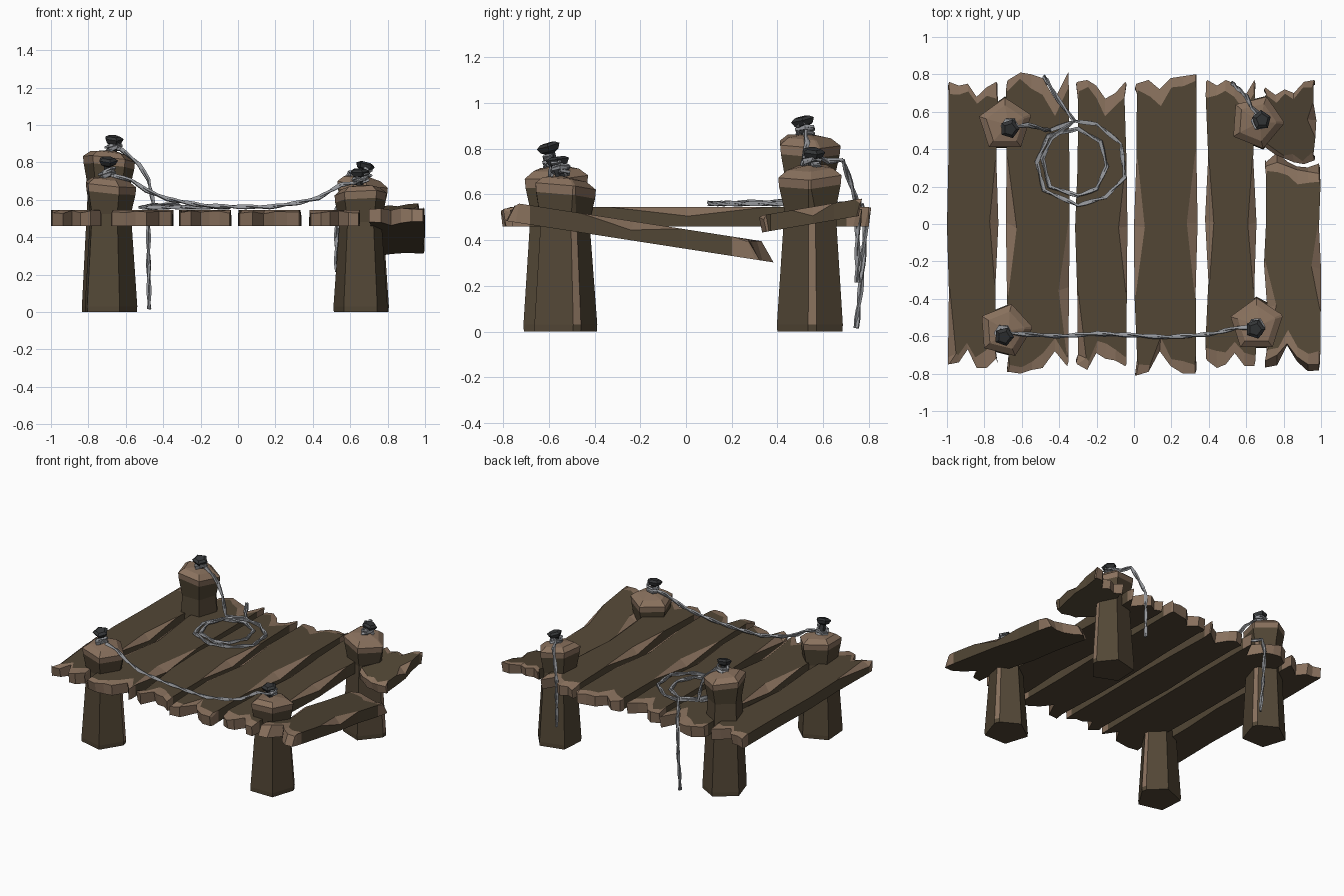
import bpy, bmesh, math, random
from mathutils import Vector, Matrix

if "Cube" in bpy.data.objects:
    bpy.data.objects.remove(bpy.data.objects["Cube"])
random.seed(4)


def material(name, col):
    m = bpy.data.materials.new(name)
    m.diffuse_color = (*col, 1)
    m.use_nodes = True
    m.node_tree.nodes["Principled BSDF"].inputs["Base Color"].default_value = m.diffuse_color
    return m


DARK = material("dark wood", (0.085, 0.062, 0.036))
LIGHT = material("fresh cut wood", (0.25, 0.165, 0.11))
IRON = material("dark iron", (0.033, 0.035, 0.037))
ROPE = material("grey rope", (0.31, 0.32, 0.34))


def finish(name, bm, mats):
    bmesh.ops.recalc_face_normals(bm, faces=bm.faces)
    me = bpy.data.meshes.new(name)
    bm.to_mesh(me)
    bm.free()
    for m in mats:
        me.materials.append(m)
    ob = bpy.data.objects.new(name, me)
    bpy.context.collection.objects.link(ob)
    return ob


# Deck plank: a grid slab with jagged light ends and light chips on its long edges
def plank(name, x0, x1, front, back, z=0.46, thick=0.085, slope=0.0, inset=0.06, undercut=0.02):
    bm = bmesh.new()
    cols = [0, .02, .22, .40, .58, .78, .98, 1]
    chips = (random.choice([1, 2, 3]), random.choice([2, 3, 4]))
    top, bot = [], []
    ins0 = [inset * random.uniform(.5, 1.6) for _ in cols]
    ins1 = [inset * random.uniform(.5, 1.6) for _ in cols]
    ym = front[0]
    for i, t in enumerate([None, 0, .25, .5, .75, 1, None]):
        tr, br = [], []
        a, b = x0 + random.uniform(0, .018), x1 - random.uniform(0, .018)
        if i in (0, 6):
            a, b = x0 + .006, x1 - .006
        if i == 3:
            a, b = x0, x1
        for j, u in enumerate(cols):
            drop = 0
            side = 0 if j < 2 else 1
            if j in (1, 6) and i == chips[side]:
                u = .17 if j == 1 else .83
            if j in (0, 7) and i == chips[side]:
                drop = .04
            x = a + (b - a) * u
            s, e = front[j] + ins0[j], back[j] - ins1[j]
            y = front[j] if i == 0 else back[j] if i == 6 else s + (e - s) * t
            yb = y
            if i in (0, 6):
                drop = random.uniform(0, .022)
                d = random.uniform(0, abs(undercut)) * (1 if i == 0 else -1)
                yb = y + (d if undercut > 0 else -d)
            tr.append(bm.verts.new((x, y, z + thick - drop + slope * (y - ym))))
            br.append(bm.verts.new((x, yb, z + slope * (yb - ym))))
        top.append(tr)
        bot.append(br)
    for i in range(6):
        for j in range(7):
            f = bm.faces.new([top[i][j], top[i][j + 1], top[i + 1][j + 1], top[i + 1][j]])
            chipped = (j == 0 and chips[0] in (i, i + 1)) or (j == 6 and chips[1] in (i, i + 1))
            f.material_index = int(i in (0, 5) or chipped)
            bm.faces.new([bot[i][j], bot[i + 1][j], bot[i + 1][j + 1], bot[i][j + 1]])
        for j in (0, 7):
            f = bm.faces.new([top[i][j], top[i + 1][j], bot[i + 1][j], bot[i][j]])
            f.material_index = int(i in (0, 5) and inset > .03)
    for i in (0, 6):
        for j in range(7):
            bm.faces.new([top[i][j], top[i][j + 1], bot[i][j + 1], bot[i][j]]).material_index = 1
    finish(name, bm, [DARK, LIGHT])


plank("deck_plank_1", -1.0, -.725, [-.75, -.75, -.74, -.67, -.77, -.77, -.72, -.74],
      [.74, .76, .74, .75, .68, .73, .76, .75])
plank("deck_plank_2", -.685, -.345, [-.79, -.79, -.80, -.78, -.77, -.68, -.76, -.74],
      [.76, .77, .81, .80, .78, .67, .80, .81])
plank("deck_plank_3", -.315, -.035, [-.74, -.75, -.78, -.69, -.72, -.73, -.76, -.75],
      [.75, .76, .77, .74, .67, .70, .76, .75])
plank("deck_plank_4", 0.0, .34, [-.81, -.81, -.79, -.68, -.76, -.80, -.80, -.78],
      [.73, .75, .77, .72, .78, .79, .80, .80])
plank("deck_plank_5", .38, .655, [-.72, -.73, -.77, -.75, -.69, -.76, -.76, -.73],
      [.76, .77, .74, .77, .75, .68, .77, .75])
# Broken plank: sagging front part and raised back part
plank("broken_plank_front", .695, 1.0, [-.73, -.73, -.70, -.64, -.71, -.75, -.75, -.73],
      [.30, .31, .33, .31, .29, .28, .27, .27], z=.475, slope=-.155, undercut=-.06, inset=.05)
plank("broken_plank_back", .69, .975, [.43, .41, .37, .35, .33, .32, .34, .35],
      [.72, .73, .69, .72, .70, .76, .77, .76], z=.45, thick=.075, slope=.17, inset=.03)


# Five-sided post with one thin chipped edge and a flared light top
def post(name, cx, cy, h, phase, tilt):
    bm = bmesh.new()
    angs = [phase + 72 * k for k in range(5)] + [phase + 288 + 14]
    rings = [(0, .15), (.03, .152), (h - .19, .118), (h - .075, .142), (h - .035, .146), (h - .005, .105)]
    rows = []
    for k, (z, r) in enumerate(rings):
        row = []
        for a in angs:
            if k >= 3 and a == angs[5]:
                a -= 9
            c, s = math.cos(math.radians(a)), math.sin(math.radians(a))
            dz = (tilt[0] * c + tilt[1] * s) * r if k > 2 else 0
            row.append(bm.verts.new((cx + r * c, cy + r * s, z + dz)))
        rows.append(row)
    for k in range(len(rings) - 1):
        for j in range(6):
            n = (j + 1) % 6
            f = bm.faces.new([rows[k][j], rows[k][n], rows[k + 1][n], rows[k + 1][j]])
            f.material_index = int(k >= 3 or (j == 4 and k == 1))
    bm.faces.new(rows[0][::-1])
    peak = bm.verts.new((cx + .02, cy, h + .01))
    for j in range(6):
        bm.faces.new([rows[-1][j], rows[-1][(j + 1) % 6], peak]).material_index = 1
    finish(name, bm, [DARK, LIGHT])


# Iron nail: tapered shaft and flared five-sided head, leaning from foot to tip
def nail(name, foot, tip):
    foot, tip = Vector(foot), Vector(tip)
    axis = tip - foot
    L = axis.length
    rot = axis.to_track_quat('Z', 'Y').to_matrix().to_4x4()
    tiltm = Matrix.Rotation(.15, 4, 'Y')
    bm = bmesh.new()
    prev = None
    for z, r in [(-.04, .02), (L - .045, .022), (L - .035, .042), (L - .012, .054), (L, .034)]:
        ring = []
        for k in range(5):
            a = math.radians(90 + 72 * k)
            v = Vector((r * math.cos(a), r * math.sin(a), z))
            ring.append(bm.verts.new(foot + rot @ tiltm @ v))
        if prev:
            for k in range(5):
                bm.faces.new([prev[k], prev[(k + 1) % 5], ring[(k + 1) % 5], ring[k]])
        else:
            bm.faces.new(ring[::-1])
        prev = ring
    bm.faces.new(prev)
    finish(name, bm, [IRON])


# Rope along a path: two thin twisted strands
def rope(name, pts):
    pts = [Vector(p) for p in pts]
    fine = []
    for a, b in zip(pts, pts[1:]):
        n = max(1, round((b - a).length / .04))
        fine += [(a.lerp(b, k / n), (b - a).normalized()) for k in range(n)]
    fine.append((pts[-1], (pts[-1] - pts[-2]).normalized()))
    cu = bpy.data.curves.new(name, 'CURVE')
    cu.dimensions = '3D'
    cu.bevel_depth = .0085
    cu.bevel_resolution = 0
    cu.use_fill_caps = True
    for strand in (0, math.pi):
        sp = cu.splines.new('POLY')
        sp.points.add(len(fine) - 1)
        for k, (p, d) in enumerate(fine):
            side = d.cross(Vector((.31, .21, .93))).normalized()
            a = strand + k * .9
            q = p + .0055 * (side * math.cos(a) + d.cross(side) * math.sin(a))
            sp.points[k].co = (*q, 1)
            sp.use_smooth = False
    cu.materials.append(ROPE)
    bpy.context.collection.objects.link(bpy.data.objects.new(name, cu))


# Coils of rope wound round a nail
def wrap(x, y, z, turns=2):
    return [(x + .038 * math.cos(k * math.pi / 3), y + .038 * math.sin(k * math.pi / 3),
             z + .022 * k / 6 + .012 * math.cos(k * math.pi / 3)) for k in range(6 * turns + 1)]


post("front_left_post", -.69, -.57, .715, 76, (-.1, .05))
post("back_left_post", -.69, .53, .855, 90, (-.12, -.05))
post("front_right_post", .655, -.54, .67, 90, (.05, -.1))
post("back_right_post", .655, .545, .72, 68, (-.15, .05))

nail("front_left_nail", (-.70, -.575, .72), (-.71, -.60, .825))
nail("back_left_nail", (-.67, .525, .86), (-.675, .51, .94))
nail("front_right_nail", (.65, -.55, .67), (.648, -.55, .765))
nail("back_right_nail", (.665, .55, .72), (.682, .545, .80))

rope("front_rope", wrap(-.70, -.585, .715)[::-1] + [(-.57, -.59, .705), (-.49, -.595, .65), (-.38, -.60, .605),
     (-.20, -.585, .57), (.0, -.595, .562), (.17, -.605, .562), (.33, -.595, .585), (.43, -.585, .61),
     (.55, -.555, .68)] + wrap(.655, -.55, .69))

rope("coiled_rope", wrap(-.665, .52, .86)[::-1] + [(-.57, .53, .825), (-.53, .52, .79), (-.48, .505, .71),
     (-.45, .50, .575), (-.32, .55, .562), (-.20, .535, .56), (-.07, .43, .56), (-.05, .25, .56),
     (-.15, .145, .56), (-.30, .10, .56), (-.48, .18, .56), (-.52, .33, .56), (-.46, .47, .56),
     (-.30, .51, .56), (-.18, .44, .56), (-.145, .31, .56), (-.20, .19, .56), (-.30, .15, .56),
     (-.45, .20, .562), (-.49, .35, .565), (-.44, .46, .57), (-.32, .55, .575), (-.40, .66, .56),
     (-.47, .77, .555), (-.48, .785, .46), (-.478, .77, .25), (-.475, .745, .015)])

rope("hanging_rope", wrap(.67, .55, .72) + [(.63, .62, .745), (.60, .685, .75), (.56, .72, .65),
     (.53, .75, .555), (.527, .75, .40), (.527, .75, .215)])
